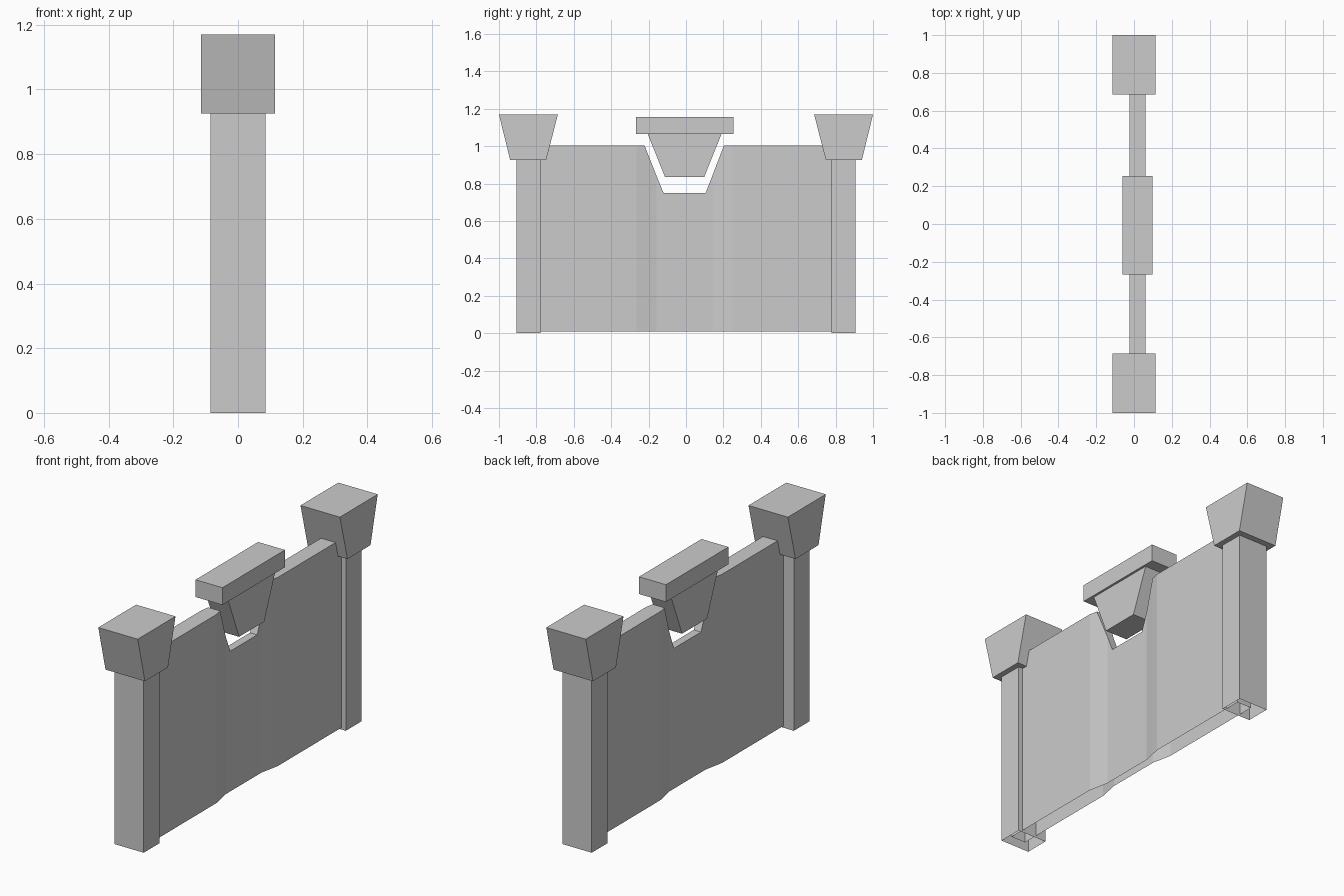
import bpy, bmesh

if "Cube" in bpy.data.objects:
    bpy.data.objects.remove(bpy.data.objects["Cube"])


def finish(name, bm):
    bmesh.ops.recalc_face_normals(bm, faces=bm.faces)
    mesh = bpy.data.meshes.new(name)
    bm.to_mesh(mesh)
    bm.free()
    obj = bpy.data.objects.new(name, mesh)
    bpy.context.collection.objects.link(obj)
    return obj


def block(name, x0, x1, low, high, z0, z1, closed=True):
    """Box whose y range goes from low (at z0) to high (at z1)."""
    bm = bmesh.new()
    rings = []
    for (y0, y1), z in ((low, z0), (high, z1)):
        rings.append([bm.verts.new((x, y, z))
                      for x, y in ((x0, y0), (x1, y0), (x1, y1), (x0, y1))])
    a, b = rings
    for i in range(4):
        j = (i + 1) % 4
        bm.faces.new((a[i], a[j], b[j], b[i]))
    bm.faces.new(b)
    bottom = bm.faces.new(a[::-1])
    bm.normal_update()
    bmesh.ops.recalc_face_normals(bm, faces=bm.faces)
    if not closed:
        bm.faces.remove(bottom)
    return finish(name, bm)


# End posts with flared caps, one at each end
for side, label in ((-1, "front"), (1, "back")):
    def span(a, b):
        return tuple(sorted((side * a, side * b)))
    post = span(0.777, 0.907)
    block(label + "_post", -0.085, 0.085, post, post, 0, 0.925, closed=False)
    block(label + "_cap", -0.115, 0.115, span(0.748, 0.94), span(0.685, 1.0), 0.925, 1.17)

# Wall panel: stations along y as (y, half thickness, top height)
stations = [
    (-0.86, 0.0425, 1.005), (-0.265, 0.0425, 1.005), (-0.222, 0.034, 1.005),
    (-0.157, 0.021, 0.84), (-0.12, 0.021, 0.75), (0.105, 0.021, 0.75),
    (0.142, 0.021, 0.845), (0.203, 0.034, 1.005), (0.247, 0.0425, 1.005),
    (0.86, 0.0425, 1.005),
]
WALL_X, WALL_Z = 0.0175, 0.01
bm = bmesh.new()
sections = [[bm.verts.new((WALL_X + s * t, y, z))
             for s, z in ((-1, WALL_Z), (-1, top), (1, top), (1, WALL_Z))]
            for y, t, top in stations]
for a, b in zip(sections, sections[1:]):
    for i in range(3):
        bm.faces.new((a[i], a[i + 1], b[i + 1], b[i]))
bm.faces.new(sections[0])
bm.faces.new(sections[-1])
finish("wall_panel", bm)

# Wedge stone over the notch, with its flat top slab
block("wedge_stone", -0.045, 0.085, (-0.112, 0.097), (-0.205, 0.19), 0.835, 1.066)
block("top_slab", -0.06, 0.097, (-0.268, 0.253), (-0.268, 0.253), 1.066, 1.157)
